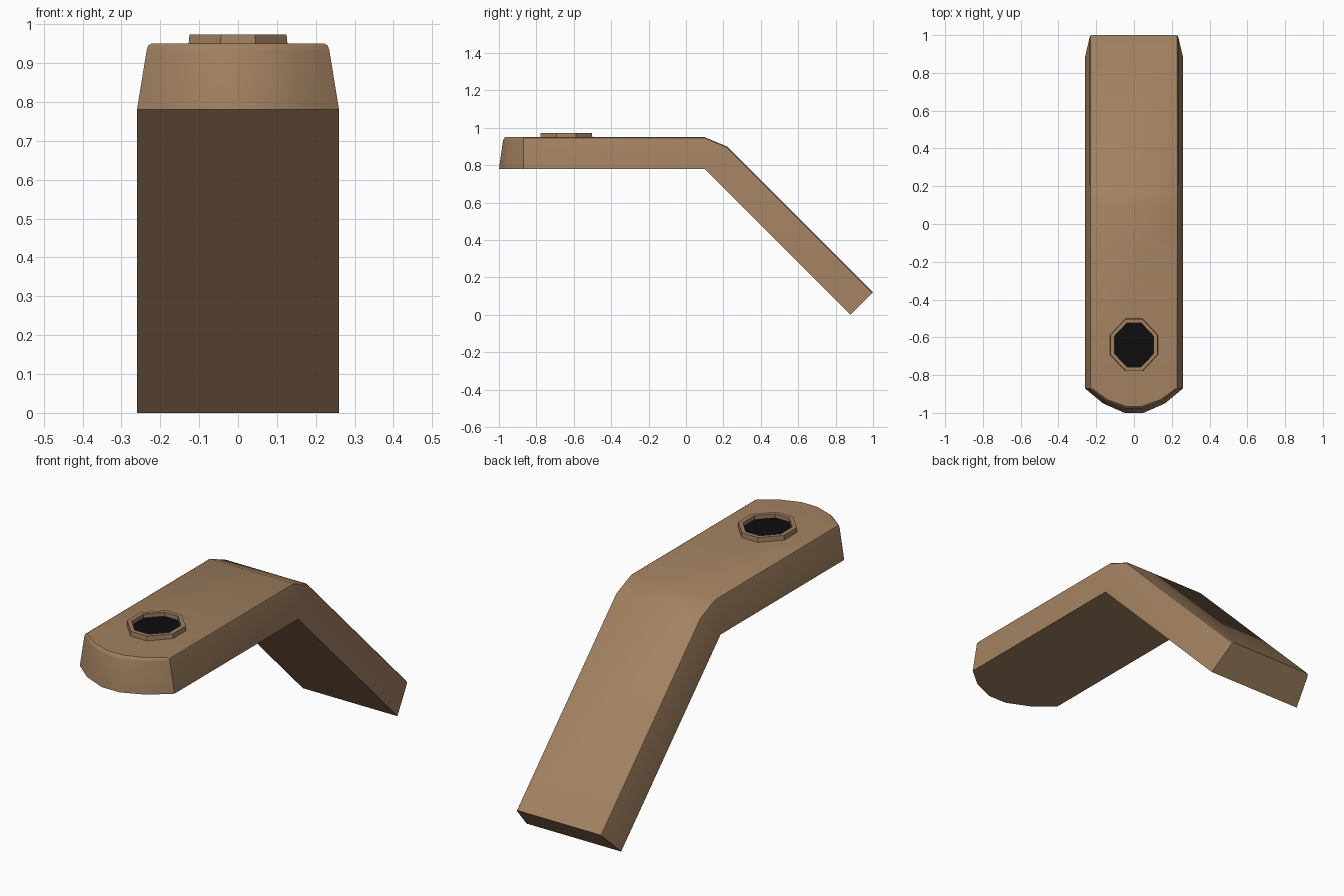
import bpy, bmesh, math

if "Cube" in bpy.data.objects:
    bpy.data.objects.remove(bpy.data.objects["Cube"])


def material(name, rgb):
    m = bpy.data.materials.new(name)
    m.diffuse_color = (*rgb, 1)
    m.use_nodes = True
    m.node_tree.nodes["Principled BSDF"].inputs["Base Color"].default_value = m.diffuse_color
    return m


def finish(name, bm, mat, angle=None):
    bmesh.ops.remove_doubles(bm, verts=bm.verts, dist=1e-5)
    bmesh.ops.recalc_face_normals(bm, faces=bm.faces)
    mesh = bpy.data.meshes.new(name)
    bm.to_mesh(mesh)
    bm.free()
    mesh.materials.append(mat)
    ob = bpy.data.objects.new(name, mesh)
    bpy.context.collection.objects.link(ob)
    if angle:
        bpy.ops.object.select_all(action='DESELECT')
        ob.select_set(True)
        bpy.context.view_layer.objects.active = ob
        bpy.ops.object.shade_smooth_by_angle(angle=math.radians(angle))
    return ob


def bridge(bm, a, b):
    n = len(a)
    for i in range(n):
        j = (i + 1) % n
        bm.faces.new((a[i], a[j], b[j], b[i]))


tan = material("tan", (0.36, 0.22, 0.12))
black = material("black", (0.004, 0.004, 0.005))

# Bent bar: stations as (width factor, underside (y, z), top side (y, z))
STATIONS = [
    (1.00, (0.88, 0.00), (1.00, 0.12)),
    (1.00, (0.10, 0.78), (0.22, 0.90)),
    (1.00, (0.10, 0.78), (0.10, 0.95)),
    (1.00, (-0.87, 0.78), (-0.87, 0.95)),
    (0.63, (-0.95, 0.78), (-0.93, 0.95)),
    (0.19, (-1.00, 0.78), (-0.965, 0.95)),
]
# Levels through the thickness: (height fraction, half width, front inset fraction)
LEVELS = [(0, 0.26, 0), (0.9, 0.235, 0.62), (0.97, 0.231, 0.78), (1, 0.223, 1)]

bm = bmesh.new()
loops = []
for t, w, inset in LEVELS:
    right, left = [], []
    for k, (f, lo, hi) in enumerate(STATIONS):
        s = inset if k > 3 else t
        y = lo[0] + (hi[0] - lo[0]) * s
        z = lo[1] + (hi[1] - lo[1]) * t
        right.append(bm.verts.new((w * f, y, z)))
        left.append(bm.verts.new((-w * f, y, z)))
    loops.append(right + left[::-1])
for a, b in zip(loops, loops[1:]):
    bridge(bm, a, b)
for loop in (loops[0], loops[-1]):
    for i in range(5):
        bm.faces.new((loop[i], loop[i + 1], loop[10 - i], loop[11 - i]))
finish("bent_bar", bm, tan, 32)


# Octagonal collar around the socket
def octagon(bm, rx, ry, cx, cy, z):
    pts = [(cx, ry), (-cx, ry), (-rx, cy), (-rx, -cy),
           (-cx, -ry), (cx, -ry), (rx, -cy), (rx, cy)]
    return [bm.verts.new((x, y - 0.64, z)) for x, y in pts]


bm = bmesh.new()
rings = [octagon(bm, 0.128, 0.14, 0.045, 0.052, 0.94),
         octagon(bm, 0.125, 0.137, 0.044, 0.051, 0.973),
         octagon(bm, 0.104, 0.116, 0.038, 0.046, 0.973),
         octagon(bm, 0.104, 0.116, 0.038, 0.046, 0.94)]
for a, b in zip(rings, rings[1:] + rings[:1]):
    bridge(bm, a, b)
finish("socket_collar", bm, tan)

# Dark floor of the socket
bm = bmesh.new()
bm.faces.new(octagon(bm, 0.104, 0.116, 0.038, 0.046, 0.953)[::1])
ob = finish("socket_floor", bm, black)
if ob.data.polygons[0].normal.z < 0:
    ob.data.flip_normals()
